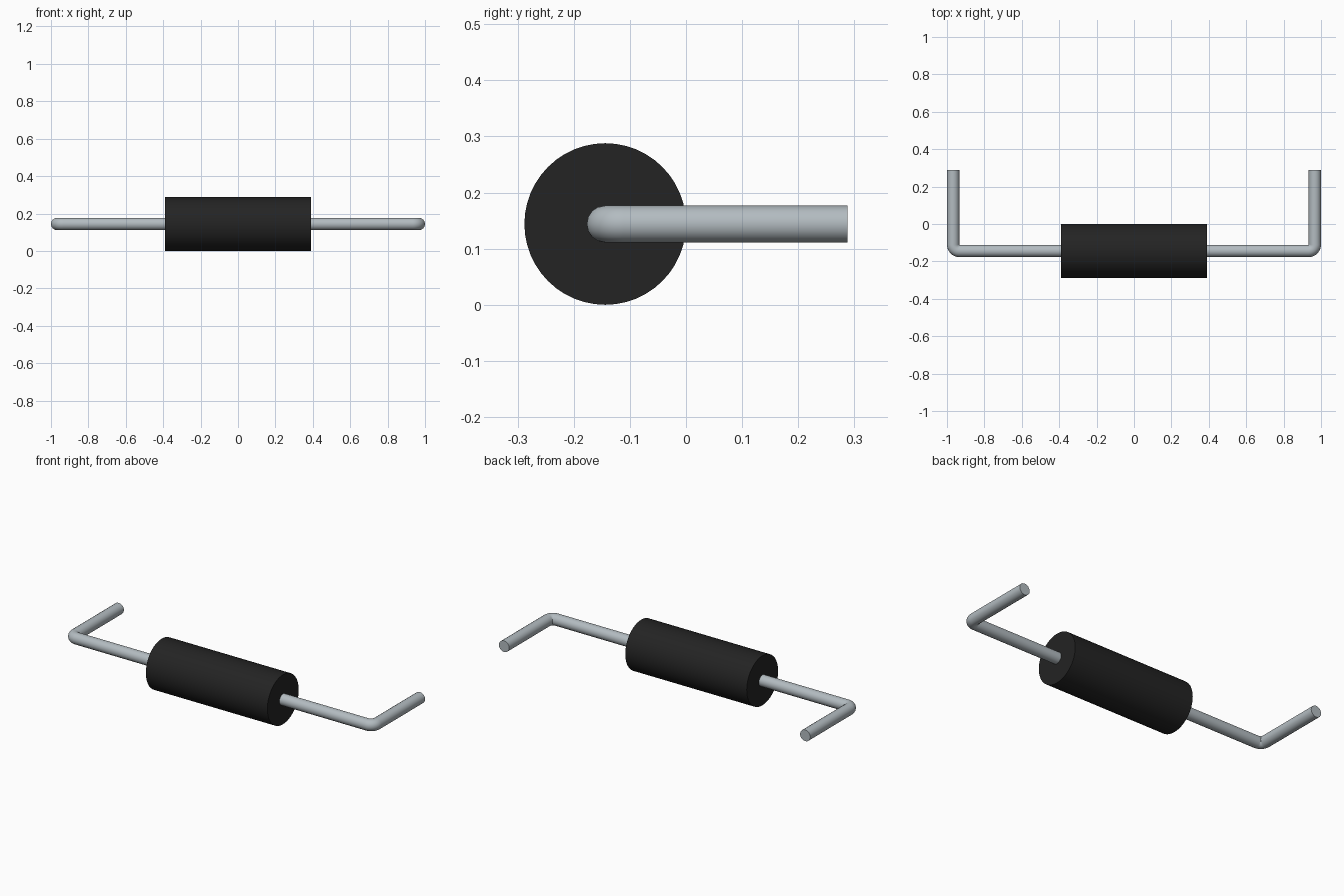
import bpy
import math

cube = bpy.data.objects.get("Cube")
if cube:
    bpy.data.objects.remove(cube, do_unlink=True)

BODY_R, BODY_HALF = 0.144, 0.39
LEAD_R, BEND_R = 0.033, 0.034
AXIS_Y, AXIS_Z = -0.144, 0.144
TIP_Y = 0.288


def material(name, rgb):
    m = bpy.data.materials.new(name)
    m.use_nodes = True
    color = (*rgb, 1.0)
    m.diffuse_color = color
    bsdf = next(n for n in m.node_tree.nodes if n.type == 'BSDF_PRINCIPLED')
    bsdf.inputs["Base Color"].default_value = color
    return m


def smooth(obj):
    bpy.ops.object.select_all(action='DESELECT')
    obj.select_set(True)
    bpy.context.view_layer.objects.active = obj
    bpy.ops.object.shade_smooth_by_angle(angle=math.radians(35))


black = material("black_casing", (0.017, 0.017, 0.017))
metal = material("tinned_metal", (0.45, 0.50, 0.53))

# Cylindrical body lying along x
bpy.ops.mesh.primitive_cylinder_add(
    vertices=48, radius=BODY_R, depth=2 * BODY_HALF,
    location=(0, AXIS_Y, AXIS_Z), rotation=(0, math.pi / 2, 0))
body = bpy.context.object
body.name = "body"
body.data.materials.append(black)
smooth(body)


def bent_lead(name, side):
    # Wire path: out of the body, round a tight bend, then straight back
    outer = 1.0 - LEAD_R
    path = [(BODY_HALF - 0.02, AXIS_Y)]
    for i in range(13):
        a = math.radians(-90 + 90 * i / 12)
        path.append((outer - BEND_R + BEND_R * math.cos(a),
                     AXIS_Y + BEND_R + BEND_R * math.sin(a)))
    path.append((outer, TIP_Y))

    curve = bpy.data.curves.new(name, 'CURVE')
    curve.dimensions = '3D'
    curve.bevel_depth = LEAD_R
    curve.bevel_resolution = 6
    curve.use_fill_caps = True
    spline = curve.splines.new('POLY')
    spline.points.add(len(path) - 1)
    for point, (x, y) in zip(spline.points, path):
        point.co = (side * x, y, AXIS_Z, 1)
    curve.materials.append(metal)

    lead = bpy.data.objects.new(name, curve)
    bpy.context.collection.objects.link(lead)
    bpy.ops.object.select_all(action='DESELECT')
    lead.select_set(True)
    bpy.context.view_layer.objects.active = lead
    bpy.ops.object.convert(target='MESH')
    lead = bpy.context.object
    # Join the end caps to the tube wall
    bpy.ops.object.mode_set(mode='EDIT')
    bpy.ops.mesh.select_all(action='SELECT')
    bpy.ops.mesh.remove_doubles(threshold=0.0001)
    bpy.ops.mesh.normals_make_consistent(inside=False)
    bpy.ops.object.mode_set(mode='OBJECT')
    smooth(lead)


bent_lead("left_lead", 1)
bent_lead("right_lead", -1)
